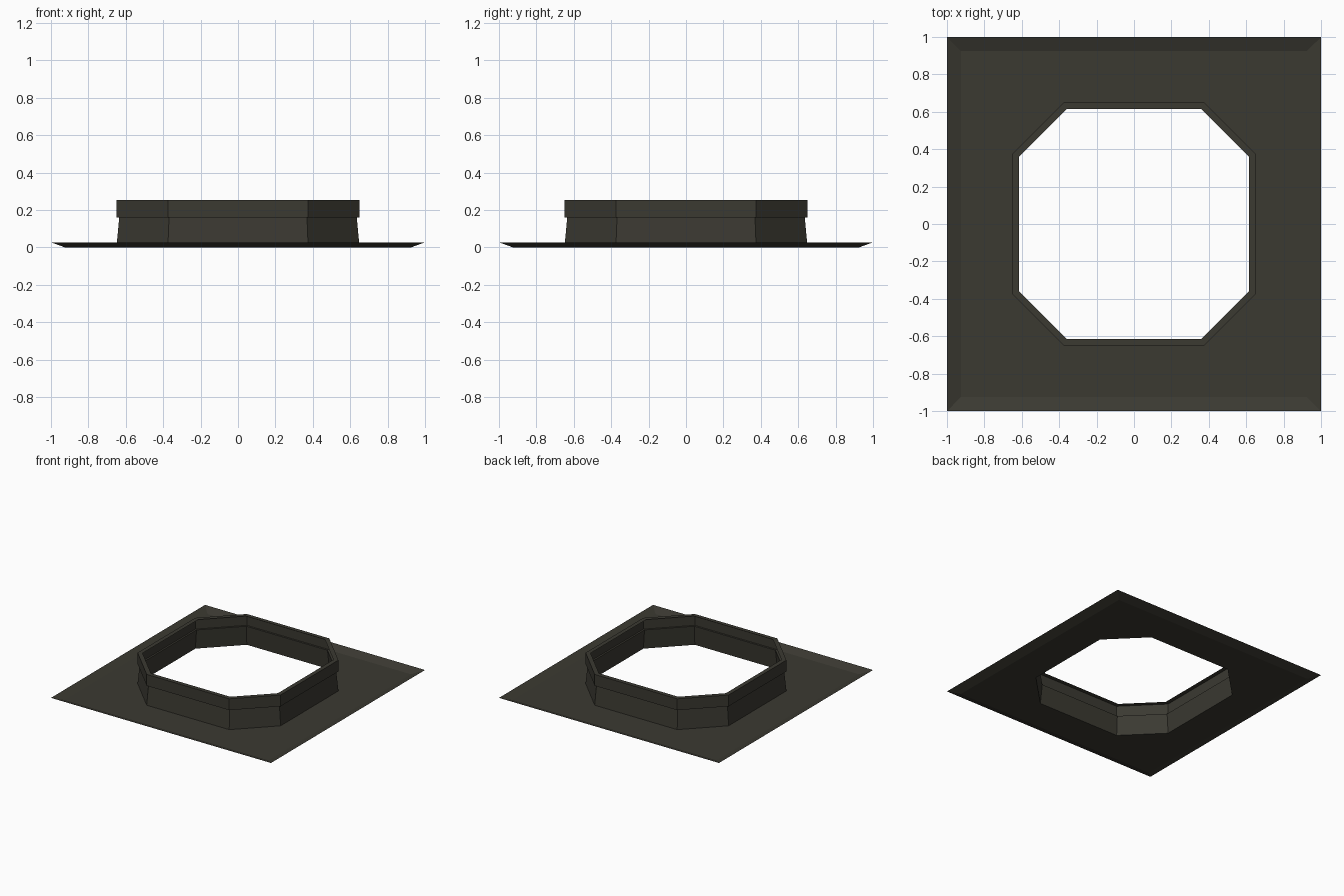
import bpy, bmesh

if "Cube" in bpy.data.objects:
    bpy.data.objects.remove(bpy.data.objects["Cube"])

mat = bpy.data.materials.new("dark olive metal")
mat.diffuse_color = (0.043, 0.041, 0.031, 1)
mat.use_nodes = True
mat.node_tree.nodes["Principled BSDF"].inputs["Base Color"].default_value = mat.diffuse_color

K = 0.41421  # tan(22.5 deg): keeps the octagon walls evenly offset


def octagon(half):
    """Square of the given half width with its corners cut at 45 degrees."""
    a = 0.375 - (0.65 - half) * K
    return [(half, -a), (half, a), (a, half), (-a, half),
            (-half, a), (-half, -a), (-a, -half), (a, -half)]


def ring(bm, pts, z):
    return [bm.verts.new((x, y, z)) for x, y in pts]


def bridge(bm, lower, upper):
    n = len(lower)
    for i in range(n):
        j = (i + 1) % n
        bm.faces.new((lower[i], lower[j], upper[j], upper[i]))


def finish(bm, name):
    mesh = bpy.data.meshes.new(name)
    bm.to_mesh(mesh)
    bm.free()
    mesh.materials.append(mat)
    bpy.context.collection.objects.link(bpy.data.objects.new(name, mesh))


def square(s):
    return [(s, -s), (s, s), (-s, s), (-s, -s)]


# Sheet base plate: octagonal opening, flat field, upturned rim
bm = bmesh.new()
rim = ring(bm, square(1.0), 0.027)
flat = ring(bm, square(0.925), 0.0)
hole = ring(bm, octagon(0.65), 0.0)
bridge(bm, rim, flat)
for i in range(4):
    j = (i + 1) % 4
    a, b, c = hole[2 * i], hole[2 * i + 1], hole[(2 * i + 2) % 8]
    bm.faces.new((flat[i], flat[j], b, a))   # side strip
    bm.faces.new((flat[j], c, b))            # corner web
finish(bm, "base_plate")

# Sheet collar: tapered wall, stepped-out band, inward top lip
bm = bmesh.new()
profile = [(0.65, 0.0), (0.635, 0.16), (0.65, 0.16), (0.65, 0.253), (0.615, 0.253)]
rings = [ring(bm, octagon(h), z) for h, z in profile]
for lower, upper in zip(rings, rings[1:]):
    bridge(bm, lower, upper)
finish(bm, "collar")
